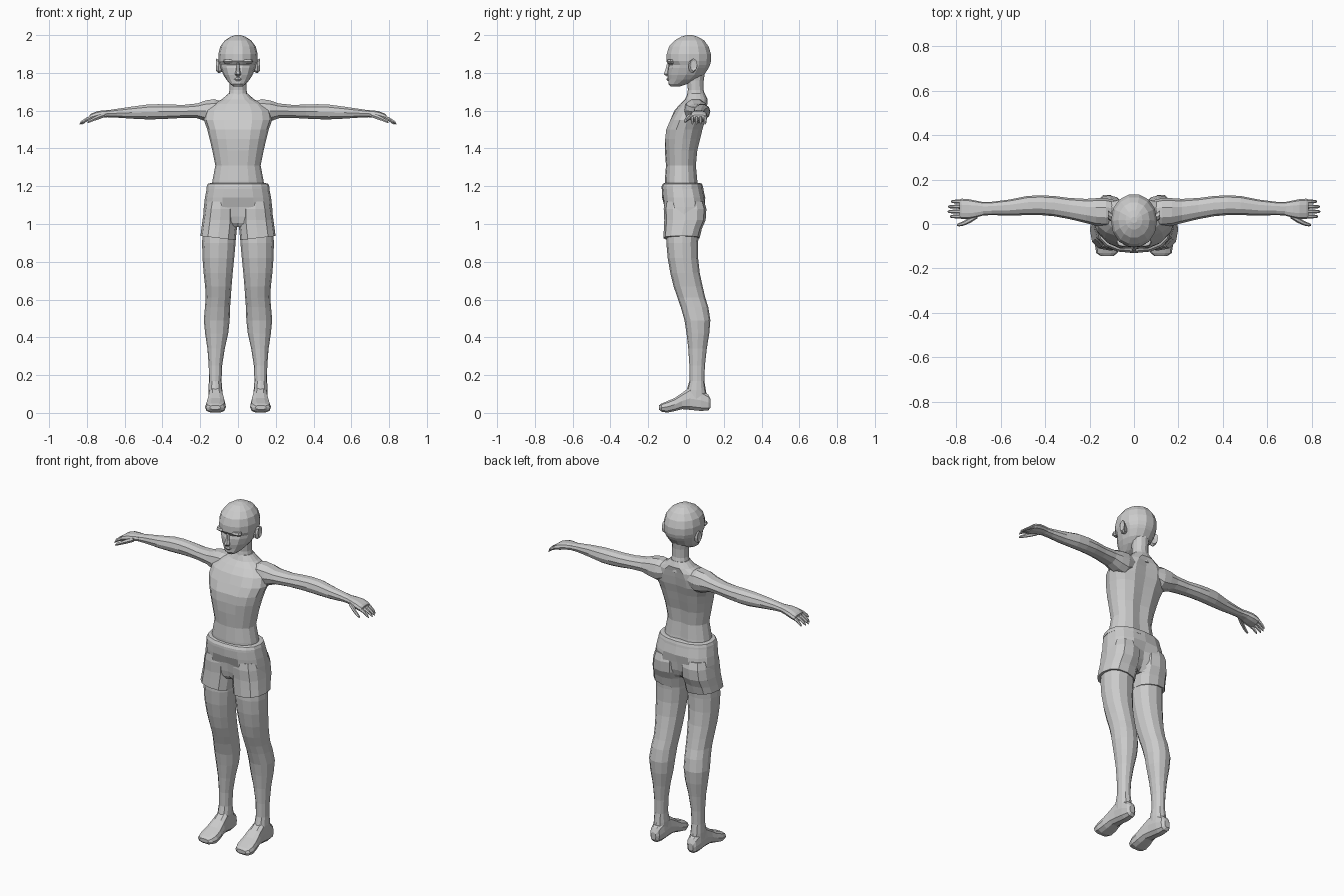
import bpy, bmesh
from math import sin, cos, pi

AXES = {'x': lambda t, u, v: (t, u, v),
        'y': lambda t, u, v: (u, t, v),
        'z': lambda t, u, v: (u, v, t)}


def loft(name, axis, rings, sides=12, power=2.2, mirror=False, tweak=None):
    """Skin rings (t, u_min, u_max, v_min, v_max) stacked along an axis."""
    bm = bmesh.new()
    place, loops = AXES[axis], []
    for t, u0, u1, v0, v1 in rings:
        loop = []
        for i in range(sides):
            a = 2 * pi * i / sides
            c, s = cos(a), sin(a)
            u = abs(c) ** (2 / power) * (1 if c > 0 else -1)
            v = abs(s) ** (2 / power) * (1 if s > 0 else -1)
            loop.append(bm.verts.new(place(t, (u0 + u1) / 2 + u * (u1 - u0) / 2,
                                           (v0 + v1) / 2 + v * (v1 - v0) / 2)))
        loops.append(loop)
    for a, b in zip(loops, loops[1:]):
        for i in range(sides):
            j = (i + 1) % sides
            bm.faces.new((a[i], a[j], b[j], b[i]))
    bm.faces.new(loops[0])
    bm.faces.new(loops[-1])
    if tweak:
        for v in bm.verts:
            tweak(v.co)
    bmesh.ops.recalc_face_normals(bm, faces=bm.faces)
    mesh = bpy.data.meshes.new(name)
    bm.to_mesh(mesh)
    bm.free()
    ob = bpy.data.objects.new(name, mesh)
    bpy.context.collection.objects.link(ob)
    if mirror:
        ob.modifiers.new("Mirror", 'MIRROR').use_mirror_merge = False
    return ob


def sym(rings):
    """Rings (z, half_width, y_front, y_back) centred on x = 0."""
    return [(z, -w, w, f, b) for z, w, f, b in rings]


# Torso, with a spine groove and a cleft between the chest muscles
def torso_tweak(co):
    if abs(co.x) < 0.01:
        if co.y > 0.04 and co.z < 1.64:
            co.y -= 0.014
        elif co.y < 0 and 1.44 < co.z < 1.56:
            co.y += 0.008

loft("torso", 'z', sym([
    (1.17, .145, -.112, .075), (1.23, .135, -.112, .066), (1.31, .120, -.106, .058),
    (1.39, .136, -.112, .066), (1.45, .150, -.117, .082), (1.50, .163, -.112, .094),
    (1.55, .180, -.090, .108), (1.60, .172, -.062, .115), (1.635, .140, -.032, .118),
    (1.66, .085, -.006, .114), (1.69, .052, .008, .100)]), 16, 2.2, tweak=torso_tweak)

# Neck and head
loft("neck", 'z', sym([
    (1.63, .065, -.02, .110), (1.67, .053, .003, .104), (1.71, .045, .010, .093),
    (1.76, .045, .005, .094), (1.80, .05, .0, .10)]), 12, 2.1)
loft("head", 'z', sym([
    (1.727, .022, -.082, -.035), (1.742, .043, -.095, .010), (1.765, .062, -.095, .065),
    (1.79, .078, -.098, .098), (1.825, .092, -.096, .122), (1.842, .097, -.090, .130),
    (1.862, .103, -.106, .135), (1.90, .104, -.105, .135), (1.94, .094, -.092, .122),
    (1.972, .070, -.062, .098), (1.992, .038, -.025, .062), (2.0, .014, .005, .032)]),
    14, 2.1)
loft("nose", 'z', sym([
    (1.782, .010, -.105, -.08), (1.794, .017, -.121, -.08),
    (1.815, .010, -.112, -.08), (1.855, .007, -.100, -.08)]), 6, 2)
loft("mouth", 'z', sym([
    (1.758, .014, -.098, -.07), (1.766, .022, -.104, -.07), (1.775, .012, -.100, -.07)]), 8, 2)
loft("brow", 'z', [
    (1.850, .020, .072, -.093, -.06), (1.860, .014, .080, -.104, -.06),
    (1.872, .018, .076, -.100, -.06)], 8, 2.4, True)
loft("ear", 'x', [
    (.085, .015, .045, 1.805, 1.860), (.104, .012, .052, 1.798, 1.872),
    (.116, .020, .060, 1.810, 1.876), (.112, .028, .050, 1.822, 1.864)], 8, 2, True)

# Arms
loft("arm", 'x', [
    (.075, .00, .105, 1.560, 1.645), (.125, -.012, .116, 1.530, 1.664),
    (.170, -.008, .116, 1.540, 1.657), (.215, .004, .113, 1.558, 1.640),
    (.290, .022, .117, 1.560, 1.632), (.360, .035, .126, 1.556, 1.634),
    (.420, .040, .129, 1.553, 1.636), (.480, .040, .126, 1.552, 1.634),
    (.560, .038, .110, 1.556, 1.623), (.640, .040, .100, 1.562, 1.611),
    (.690, .038, .099, 1.564, 1.603)], 10, 2.2, True)

# Hands: palm, four fingers and a thumb
loft("palm", 'x', [
    (.680, .038, .099, 1.566, 1.604), (.715, .028, .106, 1.562, 1.602),
    (.745, .022, .112, 1.554, 1.598), (.775, .022, .114, 1.548, 1.586),
    (.785, .026, .111, 1.550, 1.578)], 10, 2.6, True)
for label, y, tip in (("index", .034, .828), ("middle", .056, .838),
                      ("ring", .078, .836), ("little", .101, .824)):
    mid = (.77 + tip) / 2
    loft(label + "_finger", 'x', [
        (.770, y - .010, y + .010, 1.556, 1.578), (mid, y - .009, y + .009, 1.544, 1.564),
        (tip - .007, y - .007, y + .007, 1.530, 1.545),
        (tip, y - .003, y + .003, 1.526, 1.533)], 6, 2, True)
loft("thumb", 'x', [
    (.705, .025, .050, 1.565, 1.590), (.735, .006, .034, 1.553, 1.582),
    (.765, -.007, .014, 1.544, 1.566), (.788, -.011, .004, 1.535, 1.552),
    (.797, -.008, .000, 1.534, 1.541)], 6, 2, True)

# Shorts: seat with a rear crease, waistband and two wide legs
def seat_tweak(co):
    if abs(co.x) < 0.01 and co.z < 1.12:
        co.y += .022 if co.y < 0 else -.025

loft("shorts_seat", 'z', sym([
    (.985, .055, -.085, .062), (1.005, .120, -.105, .085), (1.04, .184, -.116, .102),
    (1.09, .181, -.121, .108), (1.14, .175, -.126, .102), (1.19, .165, -.128, .090)]),
    16, 2.5, tweak=seat_tweak)
loft("waistband", 'z', sym([
    (1.185, .168, -.131, .092), (1.198, .166, -.130, .090), (1.213, .160, -.122, .085),
    (1.216, .148, -.115, .075)]), 16, 2.4)

def hem_tweak(co):
    if co.z < .95:
        co.z += (co.x - .1) * .12

loft("shorts_leg", 'z', [
    (.925, .012, .199, -.120, .072), (.975, .006, .194, -.117, .084),
    (1.02, .002, .188, -.115, .104), (1.08, .004, .179, -.118, .108),
    (1.12, .015, .168, -.112, .096)], 12, 2.5, True, hem_tweak)

# Legs
loft("leg", 'z', [
    (.98, .016, .186, -.100, .070), (.90, .013, .190, -.104, .064),
    (.82, .020, .188, -.097, .064), (.74, .028, .182, -.083, .073),
    (.67, .034, .174, -.066, .088), (.61, .038, .171, -.045, .102),
    (.56, .042, .175, -.028, .118), (.49, .044, .181, -.008, .129),
    (.42, .052, .174, .003, .123), (.34, .070, .162, .012, .110),
    (.25, .084, .155, .018, .100), (.17, .087, .154, .018, .097),
    (.12, .083, .157, .004, .105), (.07, .082, .156, -.01, .115)], 12, 2.2, True)

# Feet
loft("foot", 'y', [
    (.131, .105, .138, .028, .072), (.118, .090, .150, .012, .098),
    (.080, .082, .156, .008, .125), (.020, .079, .157, .014, .138),
    (-.020, .072, .162, .018, .108), (-.060, .066, .170, .008, .080),
    (-.100, .064, .175, .000, .063), (-.130, .074, .170, .006, .050),
    (-.144, .092, .150, .018, .040)], 10, 2.7, True)
